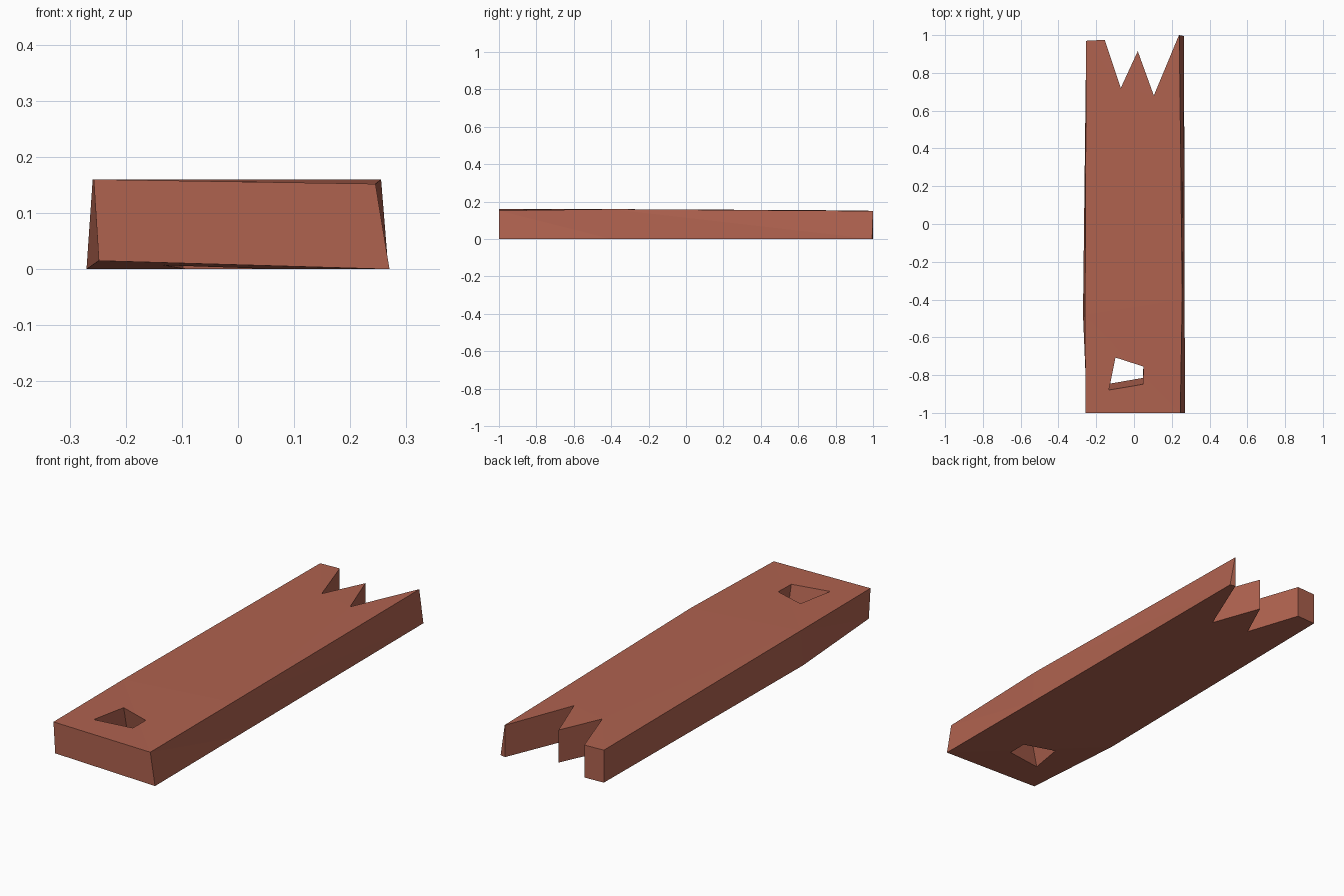
import bpy, bmesh

if "Cube" in bpy.data.objects:
    bpy.data.objects.remove(bpy.data.objects["Cube"])

# One flat wood colour
wood = bpy.data.materials.new("reddish brown wood")
wood.diffuse_color = (0.43, 0.122, 0.078, 1)
wood.use_nodes = True
wood.node_tree.nodes["Principled BSDF"].inputs["Base Color"].default_value = wood.diffuse_color


def loft(name, bottom, top):
    """Closed solid between two outlines with matching points."""
    bm = bmesh.new()
    low = [bm.verts.new(p) for p in bottom]
    high = [bm.verts.new(p) for p in top]
    n = len(low)
    bm.faces.new(high)
    bm.faces.new(low[::-1])
    for i in range(n):
        j = (i + 1) % n
        bm.faces.new((low[i], low[j], high[j], high[i]))
    bmesh.ops.triangulate(bm, faces=bm.faces[:])
    bmesh.ops.recalc_face_normals(bm, faces=bm.faces[:])
    mesh = bpy.data.meshes.new(name)
    bm.to_mesh(mesh)
    bm.free()
    mesh.materials.append(wood)
    obj = bpy.data.objects.new(name, mesh)
    bpy.context.collection.objects.link(obj)
    return obj


# Broken end: teeth shared by the upper and lower outlines
teeth = [(0.105, 0.68), (0.02, 0.915), (-0.07, 0.72),
         (-0.155, 0.975), (-0.253, 0.97)]

# Plank: hand-hewn outlines, slightly kinked along both long sides
top = [(-0.257, -1, 0.16), (0.245, -1, 0.152), (0.255, -0.4, 0.16), (0.24, 1, 0.15), (0.238, 1, 0.15)]
top += [(x, y, 0.16 - 0.008 * y) for x, y in teeth] + [(-0.259, -0.48, 0.16)]
bottom = [(-0.248, -1, 0.015), (0.27, -1, 0), (0.268, -0.4, 0), (0.265, 0.995, 0), (0.238, 1, 0)]
bottom += [(x, y, 0) for x, y in teeth] + [(-0.27, -0.48, 0)]
plank = loft("plank", bottom, top)

# Nail hole: four-sided, leaning towards the front as it rises
hole = [(-0.133, -0.862), (0.048, -0.832), (0.05, -0.738), (-0.098, -0.69)]
cutter = loft("hole_cutter",
              [(x, y + 0.035, -0.08) for x, y in hole],
              [(x, y - 0.035, 0.24) for x, y in hole])
cutter.hide_render = True

cut = plank.modifiers.new("hole", "BOOLEAN")
cut.object = cutter
cut.operation = "DIFFERENCE"
cut.solver = "EXACT"
bpy.context.view_layer.objects.active = plank
bpy.ops.object.modifier_apply(modifier=cut.name)
bpy.data.objects.remove(cutter)
